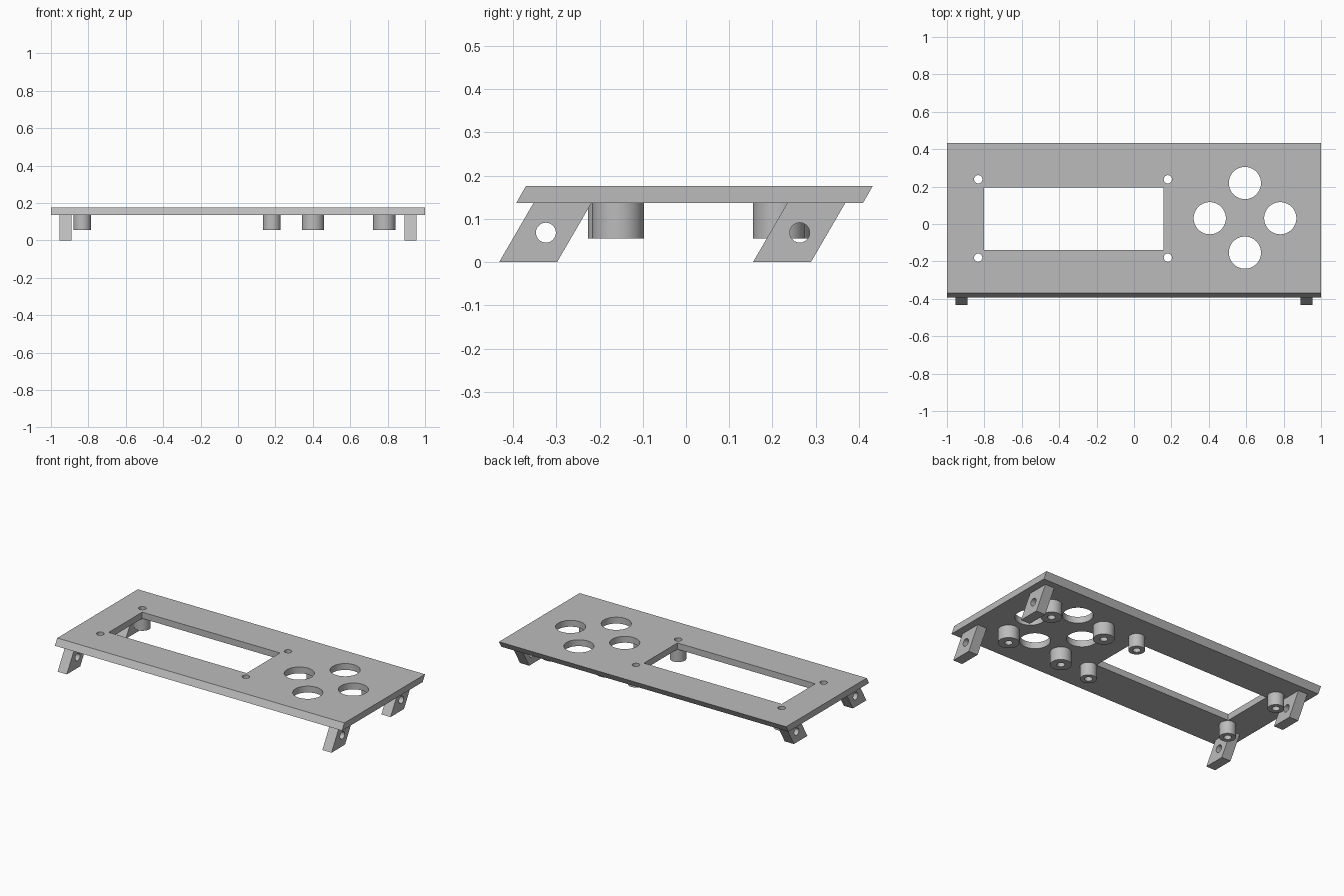
import bpy, bmesh
from mathutils import Matrix, Vector

cube = bpy.data.objects.get("Cube")
if cube:
    bpy.data.objects.remove(cube, do_unlink=True)

grey = bpy.data.materials.new("plain grey")
grey.use_nodes = True
COLOUR = (0.5, 0.5, 0.5, 1)
grey.diffuse_color = COLOUR
grey.node_tree.nodes["Principled BSDF"].inputs["Base Color"].default_value = COLOUR

UNDERSIDE, TOP, BOSS_END = 0.136, 0.176, 0.055
SCREW_R = 0.022


def finish(name, bm):
    bmesh.ops.recalc_face_normals(bm, faces=bm.faces)
    mesh = bpy.data.meshes.new(name)
    bm.to_mesh(mesh)
    bm.free()
    mesh.materials.append(grey)
    obj = bpy.data.objects.new(name, mesh)
    bpy.context.collection.objects.link(obj)
    return obj


def slanted_prism(name, x0, x1, profile):
    """Side profile in (y, z), extruded along x."""
    bm = bmesh.new()
    face = bm.faces.new([bm.verts.new((x0, y, z)) for y, z in profile])
    out = bmesh.ops.extrude_face_region(bm, geom=[face])
    moved = [v for v in out["geom"] if isinstance(v, bmesh.types.BMVert)]
    bmesh.ops.translate(bm, vec=(x1 - x0, 0, 0), verts=moved)
    return finish(name, bm)


def cylinder(name, centre, radius, depth, axis="Z", segments=48):
    bm = bmesh.new()
    turn = Matrix.Rotation(1.5707963, 4, "Y") if axis == "X" else Matrix()
    bmesh.ops.create_cone(bm, cap_ends=True, segments=segments, radius1=radius,
                          radius2=radius, depth=depth,
                          matrix=Matrix.Translation(Vector(centre)) @ turn)
    return finish(name, bm)


def box(name, x0, x1, y0, y1, z0, z1):
    return slanted_prism(name, x0, x1, [(y0, z0), (y1, z0), (y1, z1), (y0, z1)])


def cut(obj, cutters):
    """Subtract the cutters, then remove them."""
    bpy.ops.object.select_all(action="DESELECT")
    bpy.context.view_layer.objects.active = obj
    obj.select_set(True)
    for c in cutters:
        mod = obj.modifiers.new("cut", "BOOLEAN")
        mod.operation, mod.solver, mod.object = "DIFFERENCE", "EXACT", c
        bpy.ops.object.modifier_apply(modifier=mod.name)
        bpy.data.objects.remove(c, do_unlink=True)
    bpy.ops.object.shade_smooth_by_angle(angle=0.5)


screen_screws = [(x, y) for x in (-0.833, 0.181) for y in (-0.18, 0.239)]
button_screws = [(x, y) for x in (0.401, 0.782) for y in (-0.157, 0.215)]
button_holes = [(0.405, 0.031), (0.782, 0.031), (0.593, 0.219), (0.593, -0.153)]

# Panel with bevelled long edges, screen window, button and screw holes
panel = slanted_prism("panel", -1, 1, [(-0.393, UNDERSIDE), (0.409, UNDERSIDE),
                                       (0.432, TOP), (-0.37, TOP)])
cutters = [box("window_cutter", -0.803, 0.157, -0.139, 0.194, 0.1, 0.21)]
cutters += [cylinder("button_cutter", (x, y, 0.155), 0.086, 0.1, segments=64)
            for x, y in button_holes]
cutters += [cylinder("screw_cutter", (x, y, 0.155), SCREW_R, 0.1)
            for x, y in screen_screws]
cut(panel, cutters)

# Hollow mounting bosses under the panel
for label, spots, radius in (("screen_boss", screen_screws, 0.047),
                             ("button_boss", button_screws, 0.06)):
    for x, y in spots:
        mid = (UNDERSIDE + BOSS_END) / 2
        boss = cylinder(label, (x, y, mid), radius, UNDERSIDE - BOSS_END)
        cut(boss, [cylinder("bore_cutter", (x, y, mid), SCREW_R, 0.2)])

# Four leaning legs, each with a cross hole
for end, y in (("front", -0.432), ("back", 0.155)):
    for side, x in (("right", -0.922), ("left", 0.922)):
        leg = slanted_prism(f"{end}_{side}_leg", x - 0.032, x + 0.032,
                            [(y, 0), (y + 0.134, 0),
                             (y + 0.213, UNDERSIDE), (y + 0.079, UNDERSIDE)])
        cut(leg, [cylinder("leg_cutter", (x, y + 0.108, 0.068), 0.023, 0.2, "X")])
